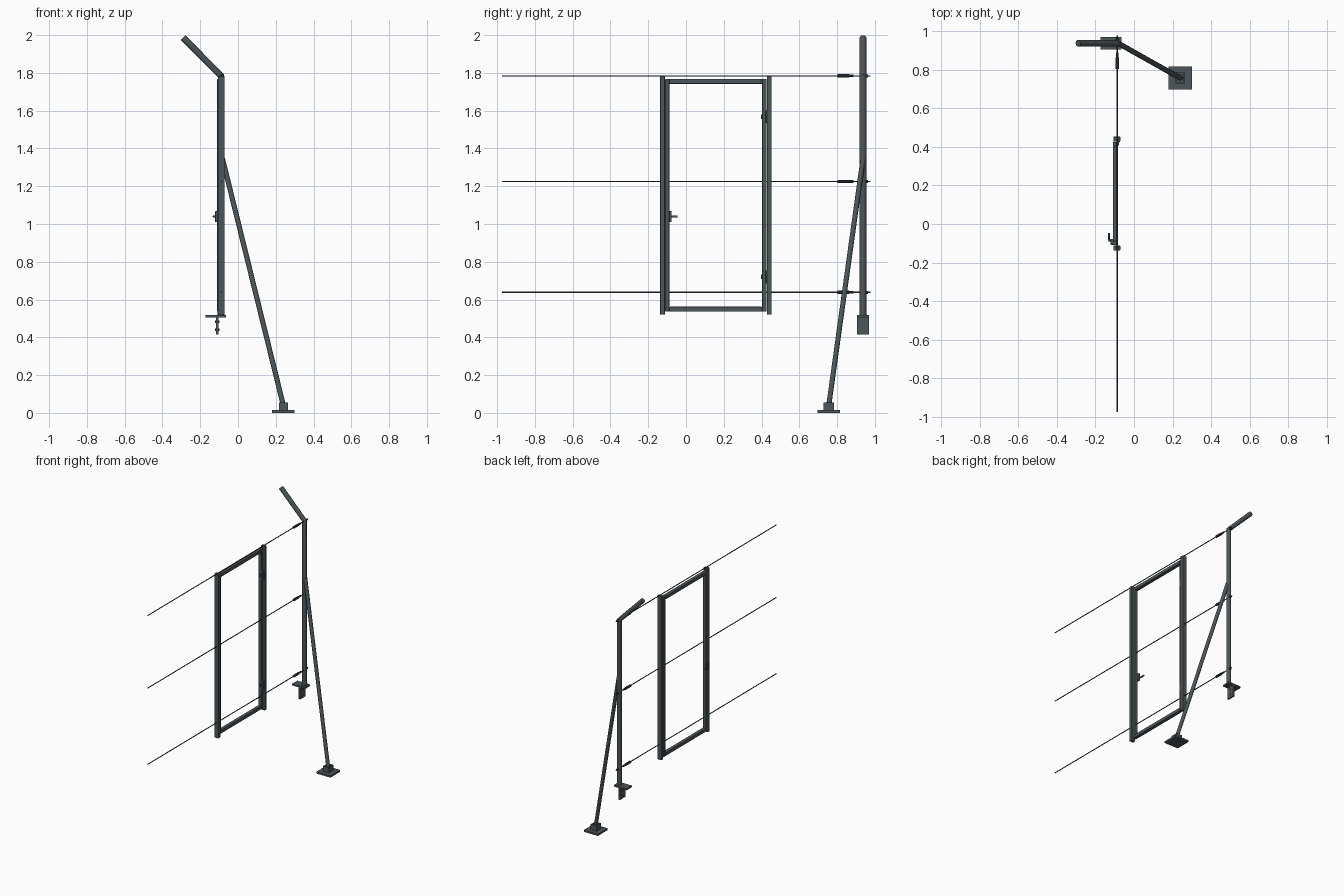
import bpy
from mathutils import Vector

if "Cube" in bpy.data.objects:
    bpy.data.objects.remove(bpy.data.objects["Cube"])

steel = bpy.data.materials.new("slate_grey_steel")
steel.diffuse_color = (0.075, 0.093, 0.102, 1)
steel.use_nodes = True
steel.node_tree.nodes["Principled BSDF"].inputs["Base Color"].default_value = steel.diffuse_color
wire_mat = bpy.data.materials.new("dark_wire")
wire_mat.diffuse_color = (0.045, 0.052, 0.056, 1)
wire_mat.use_nodes = True
wire_mat.node_tree.nodes["Principled BSDF"].inputs["Base Color"].default_value = wire_mat.diffuse_color


def finish(name, mesh, mat):
    ob = bpy.data.objects.new(name, mesh)
    bpy.context.scene.collection.objects.link(ob)
    mesh.materials.clear()
    mesh.materials.append(mat)
    return ob


def box(name, x, y, z, mat=steel, bevel=0.0):
    """Axis-aligned box from (min, max) ranges."""
    v = [(a, b, c) for a in x for b in y for c in z]
    f = [(0, 1, 3, 2), (4, 6, 7, 5), (0, 4, 5, 1), (2, 3, 7, 6), (0, 2, 6, 4), (1, 5, 7, 3)]
    me = bpy.data.meshes.new(name)
    me.from_pydata(v, [], f)
    ob = finish(name, me, mat)
    if bevel:
        m = ob.modifiers.new("soft_edges", 'BEVEL')
        m.width, m.segments = bevel, 2
    return ob


def tube(name, pts, r, mat=steel, res=6):
    """Round bar along a path, with mitred corners and closed ends."""
    cu = bpy.data.curves.new(name, 'CURVE')
    cu.dimensions = '3D'
    cu.bevel_depth, cu.bevel_resolution, cu.use_fill_caps = r, res, True
    sp = cu.splines.new('POLY')
    sp.points.add(len(pts) - 1)
    for p, co in zip(sp.points, pts):
        p.co = (*co, 1)
    tmp = bpy.data.objects.new("tmp", cu)
    bpy.context.scene.collection.objects.link(tmp)
    bpy.context.view_layer.update()
    me = bpy.data.meshes.new_from_object(tmp)
    bpy.data.objects.remove(tmp)
    ob = finish(name, me, mat)
    bpy.context.view_layer.objects.active = ob
    ob.select_set(True)
    bpy.ops.object.shade_smooth_by_angle()
    ob.select_set(False)
    return ob


PX, PY = -0.09, 0.937   # post axis

# end post with outward cranked arm
tube("end_post", [(PX, PY, 0.51), (PX, PY, 1.785), (-0.29, PY, 1.987)], 0.0175)

# side bracket under the post
box("bracket_top_plate", (-0.173, -0.064), (0.905, 0.97), (0.505, 0.517))
box("bracket_side_plate", (-0.116, -0.104), (0.905, 0.97), (0.415, 0.505))
for i, z in enumerate((0.44, 0.482)):
    tube(f"bracket_bolt_{i}", [(-0.121, PY, z), (-0.099, PY, z)], 0.006, res=2)

# diagonal brace with ground foot
tube("brace", [(-0.082, PY, 1.345), (0.24, 0.756, 0.04)], 0.0135)
box("foot_plate", (0.18, 0.30), (0.696, 0.816), (0, 0.014))
for i, s in enumerate((-1, 1)):
    box(f"foot_cheek_{i}", sorted((0.24 + s * 0.016, 0.24 + s * 0.024)), (0.728, 0.784), (0.014, 0.056))
    box(f"foot_wall_{i}", (0.224, 0.256), sorted((0.756 + s * 0.02, 0.756 + s * 0.028)), (0.014, 0.056))

# three tension wires with turnbuckles and end nuts
for i, z in enumerate((0.638, 1.225, 1.784)):
    X = -0.087
    tube(f"wire_{i}", [(X, -0.975, z), (X, 0.976, z)], 0.0035, wire_mat, 3)
    tube(f"turnbuckle_body_{i}", [(X, 0.803, z), (X, 0.862, z)], 0.0095, wire_mat, 3)
    tube(f"turnbuckle_end_{i}", [(X, 0.862, z), (X, 0.888, z)], 0.007, wire_mat, 3)
    tube(f"wire_nut_{i}", [(X, 0.952, z), (X, 0.964, z)], 0.009, wire_mat, 1)

# fixed gate posts
box("latch_post", (-0.107, -0.071), (-0.137, -0.112), (0.52, 1.783), bevel=0.003)
box("hinge_post", (-0.107, -0.071), (0.428, 0.453), (0.52, 1.783), bevel=0.003)

# gate leaf
DX = (-0.110, -0.083)
box("gate_latch_stile", DX, (-0.110, -0.088), (0.536, 1.768), bevel=0.003)
box("gate_hinge_stile", DX, (0.403, 0.426), (0.536, 1.768), bevel=0.003)
box("gate_bottom_rail", DX, (-0.088, 0.403), (0.536, 0.562), bevel=0.003)
box("gate_top_rail", DX, (-0.088, 0.403), (1.742, 1.768), bevel=0.003)

# hinges
for i, z in enumerate((0.72, 1.568)):
    box(f"hinge_leaf_{i}", (-0.084, -0.078), (0.406, 0.43), (z - 0.034, z + 0.034))
    tube(f"hinge_pin_{i}", [(-0.079, 0.427, z - 0.034), (-0.079, 0.427, z + 0.034)], 0.006, res=3)
    box(f"hinge_stop_{i}", (-0.102, -0.088), (0.396, 0.404), (z - 0.012, z + 0.012))

# lock plate and lever handle
box("lock_plate", (-0.121, -0.109), (-0.108, -0.077), (1.01, 1.068), bevel=0.002)
tube("lever_handle", [(-0.110, -0.086, 1.04), (-0.129, -0.086, 1.04), (-0.129, -0.046, 1.04)], 0.006)
